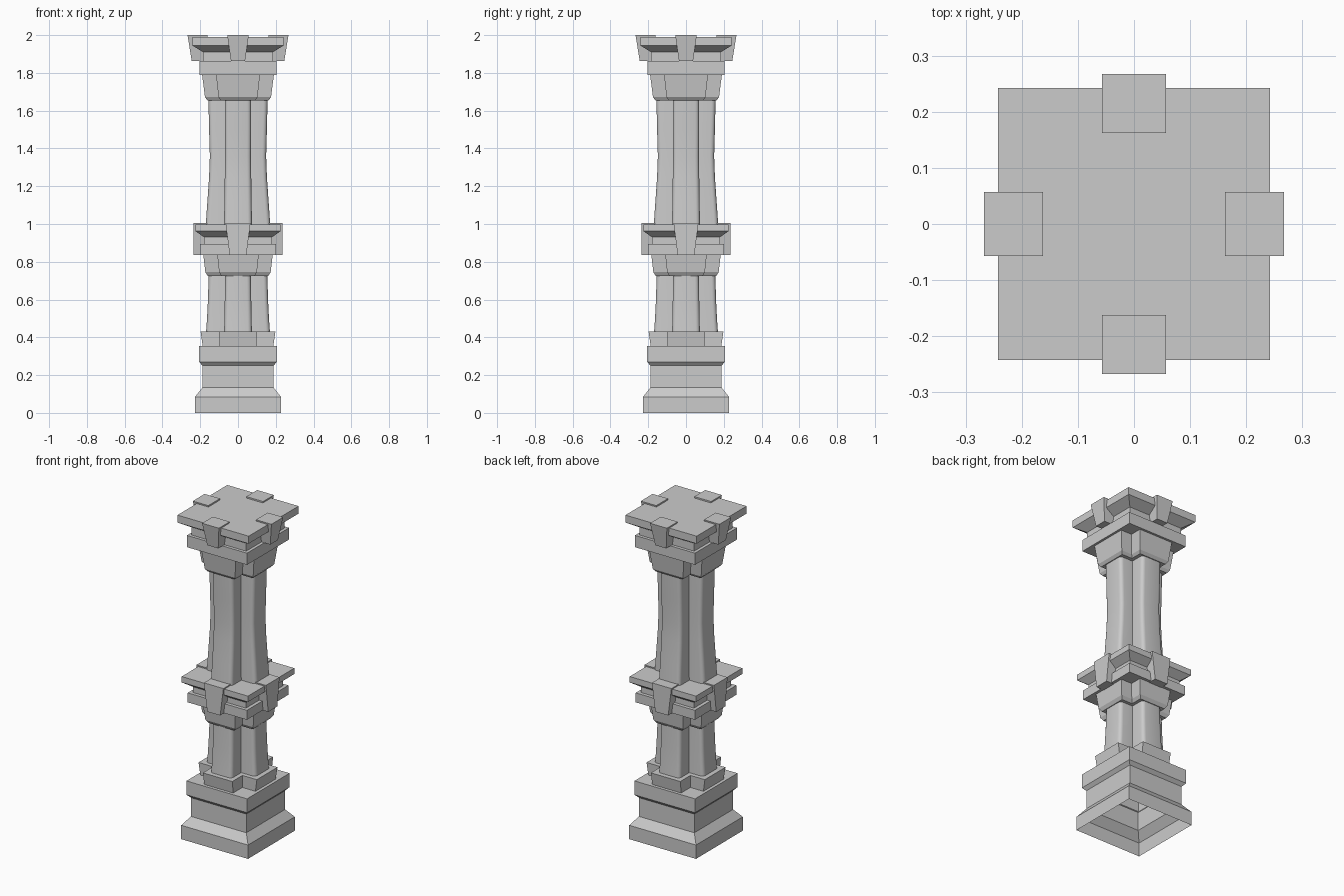
import bpy, bmesh, math

if "Cube" in bpy.data.objects:
    bpy.data.objects.remove(bpy.data.objects["Cube"], do_unlink=True)

stone = bpy.data.materials.new("grey stone")
stone.use_nodes = True
GREY = (0.6, 0.6, 0.6, 1)
stone.diffuse_color = GREY
stone.node_tree.nodes["Principled BSDF"].inputs["Base Color"].default_value = GREY


def square(half):
    return [(-half, -half), (half, -half), (half, half), (-half, half)]


def cross(reach, arm, radius=0, steps=4):
    """Plus-shaped outline; the outer corners may be rounded."""
    quarter = [(arm, -arm)]
    for cy, start in ((-arm + radius, -math.pi / 2), (arm - radius, 0)):
        if not radius:
            quarter.append((reach, cy))
            continue
        for i in range(steps + 1):
            a = start + math.pi / 2 * i / steps
            quarter.append((reach - radius + radius * math.cos(a), cy + radius * math.sin(a)))
    outline = []
    for c, s in ((1, 0), (0, 1), (-1, 0), (0, -1)):
        outline += [(c * x - s * y, s * x + c * y) for x, y in quarter]
    return outline


def loft(name, sections, open_bottom=False, smooth=False):
    """Join a stack of (height, outline) sections into one solid."""
    bm = bmesh.new()
    rings = [[bm.verts.new((x, y, z)) for x, y in outline] for z, outline in sections]
    for low, high in zip(rings, rings[1:]):
        n = len(low)
        for i in range(n):
            j = (i + 1) % n
            bm.faces.new((low[i], low[j], high[j], high[i]))
    bm.faces.new(rings[-1])
    if not open_bottom:
        bm.faces.new(rings[0][::-1])
    mesh = bpy.data.meshes.new(name)
    bm.to_mesh(mesh)
    bm.free()
    mesh.materials.append(stone)
    obj = bpy.data.objects.new(name, mesh)
    bpy.context.collection.objects.link(obj)
    if smooth:
        bpy.ops.object.select_all(action="DESELECT")
        obj.select_set(True)
        bpy.context.view_layer.objects.active = obj
        bpy.ops.object.shade_smooth_by_angle(angle=math.radians(40))
    return obj


def square_stack(name, profile, **kw):
    return loft(name, [(z, square(h)) for z, h in profile], **kw)


def cross_stack(name, profile, radius=0, **kw):
    return loft(name, [(z, cross(r, a, radius)) for z, r, a in profile], **kw)


def keystones(name, bottom, top, inner, low, high):
    """Four tapered wedges; low and high are (half width, outer reach)."""
    for i, side in enumerate(("front", "left", "back", "right")):
        sections = []
        for z, (w, reach) in ((bottom, low), (top, high)):
            sections.append((z, [(-w, -reach), (w, -reach), (w, -inner), (-w, -inner)]))
        obj = loft(f"{name}_{side}", sections)
        obj.rotation_euler.z = i * math.pi / 2


# Hollow pedestal with plinth, chamfer, die and cap
square_stack("pedestal", [(0, 0.227), (0.085, 0.227), (0.135, 0.188), (0.25, 0.188),
                          (0.27, 0.206), (0.355, 0.206)], open_bottom=True)

# Lower clustered shaft with its foot and capital
cross_stack("lower_foot", [(0.355, 0.187, 0.098), (0.43, 0.198, 0.1)])
cross_stack("lower_shaft", [(0.4, 0.171, 0.074), (0.5, 0.164, 0.072), (0.6, 0.159, 0.07),
                            (0.74, 0.155, 0.068)], radius=0.022, smooth=True)
cross_stack("lower_capital", [(0.725, 0.16, 0.088), (0.745, 0.173, 0.1), (0.84, 0.184, 0.11)])

# Middle band: lower slab, neck and flared upper slab
square_stack("middle_band", [(0.837, 0.201), (0.895, 0.201), (0.895, 0.18), (0.93, 0.18),
                             (0.962, 0.225), (0.998, 0.225)])
keystones("middle_keystone", 0.835, 1.006, 0.14, (0.044, 0.236), (0.066, 0.236))

# Upper clustered shaft, narrowing toward its middle
cross_stack("upper_shaft", [(0.99, 0.171, 0.074), (1.12, 0.162, 0.072), (1.25, 0.153, 0.07),
                            (1.36, 0.149, 0.069), (1.5, 0.153, 0.07), (1.67, 0.157, 0.07)],
            radius=0.022, smooth=True)
cross_stack("upper_capital", [(1.655, 0.162, 0.092), (1.672, 0.175, 0.103), (1.79, 0.19, 0.116)])

# Top slabs and keystones
square_stack("top_band", [(1.79, 0.204), (1.862, 0.204), (1.862, 0.185), (1.91, 0.185),
                          (1.945, 0.242), (1.991, 0.242)])
keystones("top_keystone", 1.862, 2.0, 0.162, (0.037, 0.245), (0.057, 0.267))
